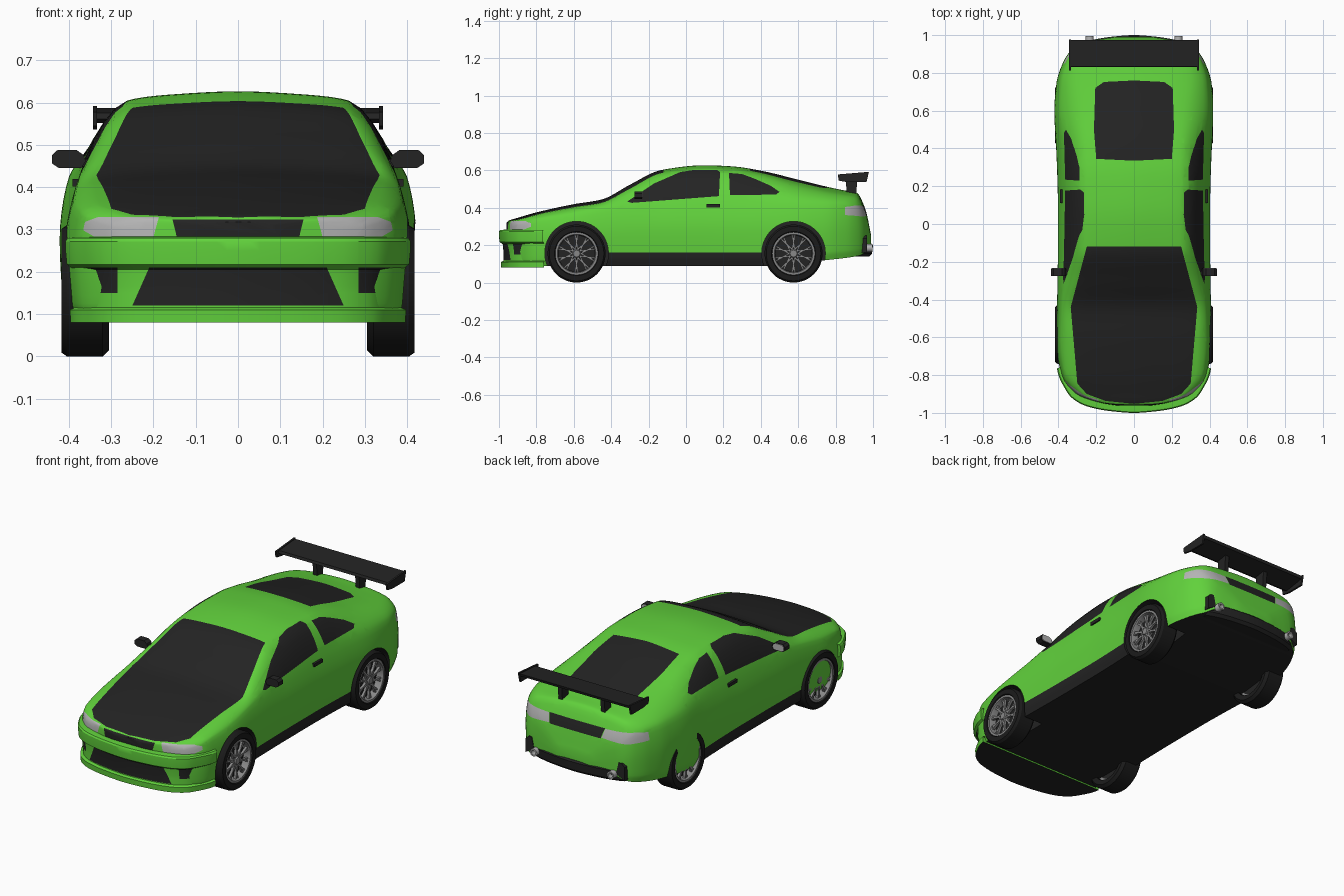
import bpy, bmesh, math
from mathutils import Matrix, Vector

if "Cube" in bpy.data.objects:
    bpy.data.objects.remove(bpy.data.objects["Cube"])


def material(name, col):
    m = bpy.data.materials.new(name)
    m.diffuse_color = (*col, 1)
    m.use_nodes = True
    m.node_tree.nodes["Principled BSDF"].inputs["Base Color"].default_value = m.diffuse_color
    return m


BLACK = material("black_trim", (.017, .017, .017))
GREEN = material("green_paint", (.12, .64, .045))
LIGHT = material("lamp_grey", (.46, .46, .46))
TYRE = material("tyre_black", (.011, .011, .011))
METAL = material("rim_grey", (.25, .25, .25))
PAINTED = [BLACK, GREEN, LIGHT]


def make(name, bm, mats):
    bmesh.ops.recalc_face_normals(bm, faces=bm.faces)
    me = bpy.data.meshes.new(name)
    bm.to_mesh(me)
    bm.free()
    for m in mats:
        me.materials.append(m)
    ob = bpy.data.objects.new(name, me)
    bpy.context.collection.objects.link(ob)
    return ob


def monotone(T, V):
    """Smooth curve through values, without overshoot."""
    d = [(V[i + 1] - V[i]) / (T[i + 1] - T[i]) for i in range(len(T) - 1)]
    m = [d[0]] + [0 if a * b <= 0 else 2 * a * b / (a + b) for a, b in zip(d, d[1:])] + [d[-1]]

    def f(t):
        i = max([0] + [k for k in range(len(d)) if T[k] <= t])
        h = T[i + 1] - T[i]
        s = min(1, max(0, (t - T[i]) / h))
        return ((1 + 2 * s) * (1 - s) ** 2 * V[i] + s * (1 - s) ** 2 * h * m[i]
                + s * s * (3 - 2 * s) * V[i + 1] + s * s * (s - 1) * h * m[i + 1])
    return f


def spline(half, n):
    """Mirror a half outline (ending on the centre line) and sample it smoothly."""
    pts = half + [(-x, b) for x, b in half[-2::-1]]
    T = [0]
    for p, q in zip(pts, pts[1:]):
        T.append(T[-1] + math.dist(p, q))
    fx, fb = (monotone(T, [p[k] for p in pts]) for k in (0, 1))
    ts = [T[k] + (T[k + 1] - T[k]) * j / n for k in range(len(pts) - 1) for j in range(n)] + [T[-1]]
    return [(fx(t), fb(t)) for t in ts]


def loft(rings):
    bm = bmesh.new()
    vs = [[bm.verts.new(p) for p in r] for r in rings]
    n = len(vs[0])
    for a, b in zip(vs, vs[1:]):
        for i in range(n):
            bm.faces.new((a[i], a[(i + 1) % n], b[(i + 1) % n], b[i]))
    bm.faces.new(vs[0])
    bm.faces.new(vs[-1])
    bmesh.ops.recalc_face_normals(bm, faces=bm.faces)
    for f in bm.faces:
        f.material_index = 0 if f.normal.z < -.6 and f.calc_center_median().z < .2 else 1
    return bm


def paint(bm, poly, axis, mat, ok):
    """Cut a convex outline, projected along an axis, into the surface and colour it."""
    u, v = [(1, 2), (0, 2), (0, 1)][axis]
    lo = [min(p[k] for p in poly) - .06 for k in (0, 1)]
    hi = [max(p[k] for p in poly) + .06 for k in (0, 1)]
    edges = list(zip(poly, poly[1:] + poly[:1]))

    def near(f):
        c = f.calc_center_median()
        return lo[0] < c[u] < hi[0] and lo[1] < c[v] < hi[1] and ok(f.normal, c)
    for a, b in edges:
        co, no = Vector(), Vector()
        co[u], co[v], no[u], no[v] = a[0], a[1], b[1] - a[1], a[0] - b[0]
        fs = [f for f in bm.faces if near(f)]
        geom = fs + list({e for f in fs for e in f.edges}) + list({w for f in fs for w in f.verts})
        bmesh.ops.bisect_plane(bm, geom=geom, dist=1e-5, plane_co=co, plane_no=no)
        bm.normal_update()
    for f in bm.faces:
        c = f.calc_center_median()
        side = [(b[0] - a[0]) * (c[v] - a[1]) - (b[1] - a[1]) * (c[u] - a[0]) for a, b in edges]
        if (min(side) >= 0 or max(side) <= 0) and near(f):
            f.material_index = mat


def flip(poly, s):
    return [(s * x, z) for x, z in poly]


def prism(name, pts, axis, a, b, mat):
    bm = bmesh.new()
    rings = [[bm.verts.new((d, *p) if axis == 0 else (p[0], d, p[1])) for p in pts] for d in (a, b)]
    n = len(pts)
    for i in range(n):
        bm.faces.new((rings[0][i], rings[0][(i + 1) % n], rings[1][(i + 1) % n], rings[1][i]))
    bm.faces.new(rings[0])
    bm.faces.new(rings[1])
    return make(name, bm, [mat])


def box(name, x, y, z, mat):
    return prism(name, [(y[0], z[0]), (y[1], z[0]), (y[1], z[1]), (y[0], z[1])], 0, *x, mat)


def lathe(name, prof, mat, matrix, seg=48):
    """Spin (radius, x) points round the x axis."""
    bm = bmesh.new()
    vs = [[bm.verts.new((x, r * math.cos(k * math.tau / seg), r * math.sin(k * math.tau / seg)))
           for r, x in prof] for k in range(seg)]
    n = len(prof)
    for k in range(seg):
        a, b = vs[k], vs[(k + 1) % seg]
        for i in range(n if prof[0][0] else n - 1):
            bm.faces.new((a[i], a[(i + 1) % n], b[(i + 1) % n], b[i]))
    bmesh.ops.remove_doubles(bm, verts=bm.verts, dist=1e-6)
    bm.transform(matrix)
    return make(name, bm, [mat])


# Body shell stations: y, side width, shoulder x and z, roof edge x and z, top z
KEYS = [(-.96, .10, .095, .285, .085, .312, .318), (-.95, .17, .16, .29, .15, .32, .33),
        (-.90, .31, .30, .305, .265, .333, .346), (-.80, .385, .37, .335, .325, .36, .375),
        (-.60, .412, .39, .365, .34, .40, .419), (-.45, .408, .385, .395, .345, .425, .444),
        (-.30, .405, .38, .415, .305, .50, .523), (-.13, .403, .375, .425, .265, .583, .602),
        (.10, .403, .375, .43, .262, .605, .627), (.25, .406, .378, .432, .262, .60, .621),
        (.40, .412, .385, .432, .265, .575, .598), (.60, .422, .40, .425, .285, .52, .55),
        (.75, .41, .39, .42, .30, .485, .513), (.85, .378, .362, .415, .29, .468, .492),
        (.91, .342, .328, .40, .27, .455, .482), (.96, .28, .265, .34, .22, .375, .39),
        (.99, .10, .09, .235, .07, .245, .25)]
shape = [monotone([k[0] for k in KEYS], [k[c] for k in KEYS]) for c in range(1, 7)]
floor = monotone([-.96, -.8, .45, .75, .93, .99], [.1, .088, .088, .12, .145, .2])
stations = ([-.96, -.957, -.953, -.948, -.94, -.93, -.915, -.9, -.88, -.86, -.83]
            + [-.8 + .03 * i for i in range(56)]
            + [.87, .885, .9, .91, .92, .93, .94, .95, .96, .968, .975, .98, .985, .99])
rings = []
for y in stations:
    w, xs, zs, xr, zr, zt = (f(y) for f in shape)
    zb = floor(y)
    half = [(.95 * w, zb), (.985 * w, zb + .15 * (zs - zb)), (w, zb + .55 * (zs - zb)),
            (xs, zs), (xr, zr), (.55 * xr, zt - .3 * (zt - zr)), (0, zt)]
    rings.append([(x, y, z) for x, z in spline(half, 5)])
bm = loft(rings)

# Bonnet with windscreen, rear window, side windows, sills
hood = [(.15, -.937), (.25, -.90), (.30, -.845), (.335, -.44), (.25, -.12)]
paint(bm, [(0, -.952)] + hood + flip(hood[::-1], -1), 2, 0, lambda n, c: n.z > .1 and c.z > .3)
back = [(.2, .345), (.212, .5), (.205, .72), (.16, .752)]
paint(bm, [(0, .335)] + back + [(0, .76)] + flip(back[::-1], -1), 2, 0, lambda n, c: n.z > .3)
for win in ([(-.315, .433), (-.29, .426), (.176, .462), (.182, .59), (.165, .603), (.05, .603),
             (-.03, .591), (-.17, .53)],
            [(.23, .586), (.30, .58), (.36, .558), (.45, .519), (.50, .485), (.48, .47), (.235, .468)]):
    paint(bm, win, 0, 0, lambda n, c: abs(n.x) > .2 and c.z > .38)
paint(bm, [(-.45, .05), (.45, .05), (.45, .16), (-.45, .16)], 0, 0, lambda n, c: abs(n.x) > .15)
# Grille, headlights, tail lights and the panel between them
paint(bm, [(-.145, .283), (.145, .283), (.155, .324), (-.155, .324)], 1, 0,
      lambda n, c: n.y < -.2 and c.y < -.9)
paint(bm, [(-.155, .357), (.155, .357), (.17, .41), (-.17, .41)], 1, 0,
      lambda n, c: n.y > .2 and c.y > .85)
for s in (1, -1):
    paint(bm, flip([(.2, .283), (.34, .283), (.366, .298), (.362, .318), (.33, .33), (.187, .33)], s),
          1, 2, lambda n, c: n.y < -.05 and c.y < -.8)
    paint(bm, flip([(.16, .362), (.3, .352), (.385, .362), (.385, .40), (.33, .412), (.172, .408)], s),
          1, 2, lambda n, c: n.y > .05 and c.y > .845)
body = make("body_shell", bm, PAINTED)

# Wheel arches cut out of the shell
cutters = []
for s in (1, -1):
    for y in (-.585, .575):
        c = lathe("arch_cutter", [(0, .27), (.17, .27), (.17, .5), (0, .5)], BLACK,
                  Matrix.Translation((0, y, .157)) @ Matrix.Diagonal((s, 1, 1, 1)), 64)
        c.hide_render = True
        mod = body.modifiers.new("arch", 'BOOLEAN')
        mod.object, mod.operation, mod.solver = c, 'DIFFERENCE', 'EXACT'
        cutters.append(c)
cut = bpy.data.meshes.new_from_object(body.evaluated_get(bpy.context.evaluated_depsgraph_get()))
body.modifiers.clear()
body.data = cut
for c in cutters:
    bpy.data.objects.remove(c)


# Bumpers: plan outline stacked in levels of (z, offset)
def bumper(plan, levels, pivot):
    out = []
    for z, o in levels:
        k = 1 + o / .4
        out.append([(x * k, pivot + (y - pivot) * k, z) for x, y in spline(plan, 5)])
    return loft(out)


bm = bumper([(.408, -.765), (.40, -.80), (.372, -.86), (.33, -.92), (.25, -.965), (.13, -.99), (0, -1)],
            [(.08, -.012), (.11, -.01), (.116, -.024), (.165, -.024), (.205, -.02), (.217, -.003),
             (.25, 0), (.272, 0), (.28, -.005), (.283, -.03)], -.6)
front = lambda n, c: n.y < -.15
paint(bm, [(-.25, .12), (.25, .12), (.21, .21), (-.21, .21)], 1, 0, front)
for s in (1, -1):
    paint(bm, flip([(.285, .15), (.36, .15), (.36, .21), (.285, .21)], s), 1, 0, front)
make("front_bumper", bm, PAINTED)

bm = bumper([(.305, .85), (.30, .94), (.25, .966), (.13, .99), (0, 1)],
            [(.14, -.02), (.155, -.005), (.2, 0), (.208, -.008)], .6)
for f in bm.faces:
    f.material_index = 0
make("rear_diffuser", bm, PAINTED)

# Wheels
for s in (1, -1):
    for y, end in ((-.585, "front"), (.575, "rear")):
        M = Matrix.Translation((0, y, .155)) @ Matrix.Diagonal((s, 1, 1, 1))
        lathe(end + "_tyre", [(.112, .31), (.14, .305), (.155, .32), (.155, .405), (.146, .418),
                              (.118, .418), (.112, .405)], TYRE, M)
        lathe(end + "_rim", [(.114, .414), (.103, .414), (.098, .40), (.098, .33), (.114, .33)], METAL, M)
        lathe(end + "_wheel_back", [(0, .375), (.1, .375), (.1, .33), (0, .33)], BLACK, M)
        lathe(end + "_hub", [(0, .41), (.018, .41), (.026, .395), (.026, .37), (0, .37)], METAL, M, 24)
        bm = bmesh.new()
        for k in range(20):
            bmesh.ops.create_cube(bm, size=1, matrix=M @ Matrix.Rotation(k // 2 * math.tau / 10, 4, 'X')
                                  @ Matrix.Translation((.397, 0, .06))
                                  @ Matrix.Rotation(.19 * (-1) ** k, 4, 'X')
                                  @ Matrix.Diagonal((.014, .008, .085, 1)))
        make(end + "_spokes", bm, [METAL])

# Rear wing
prism("wing_blade", [(.83, .562), (.85, .552), (.97, .572), (.975, .587), (.835, .576)], 0, -.335, .335, BLACK)
for s in (1, -1):
    prism("wing_end_plate", [(.812, .578), (.816, .545), (.86, .537), (.965, .537), (.978, .592)],
          0, s * .333, s * .343, BLACK)
    prism("wing_strut", [(.86, .475), (.91, .475), (.917, .564), (.853, .556)],
          0, s * .118, s * .142, BLACK)

# Mirrors, door handles, diffuser corners, exhausts
cap = [(.36, .462), (.37, .446), (.425, .446), (.44, .456), (.44, .476), (.427, .488), (.382, .488), (.365, .476)]
for s in (1, -1):
    prism("mirror_housing", flip(cap, s), 1, -.275, -.236, BLACK)
    prism("mirror_glass", flip([(.4 + (x - .4) * .85, .467 + (z - .467) * .85) for x, z in cap], s),
          1, -.236, -.232, LIGHT)
    prism("mirror_arm", flip([(.335, .437), (.375, .452), (.375, .472), (.335, .458)], s), 1, -.27, -.242, BLACK)
    box("door_handle", (s * .37, s * .391), (.11, .182), (.402, .42), BLACK)
    prism("diffuser_corner", flip([(.25, .19), (.303, .16), (.303, .235), (.285, .252), (.265, .252)], s),
          1, .9, .968, BLACK)
    lathe("exhaust_pipe", [(.013, .93), (.021, .93), (.021, .996), (.013, .996)], LIGHT,
          Matrix.Translation((s * .235, 0, .185)) @ Matrix.Rotation(math.pi / 2, 4, 'Z'), 24)

# Smooth shading with crisp edges
for ob in bpy.context.collection.objects:
    ob.select_set(True)
bpy.context.view_layer.objects.active = body
bpy.ops.object.shade_smooth_by_angle(angle=math.radians(32))
